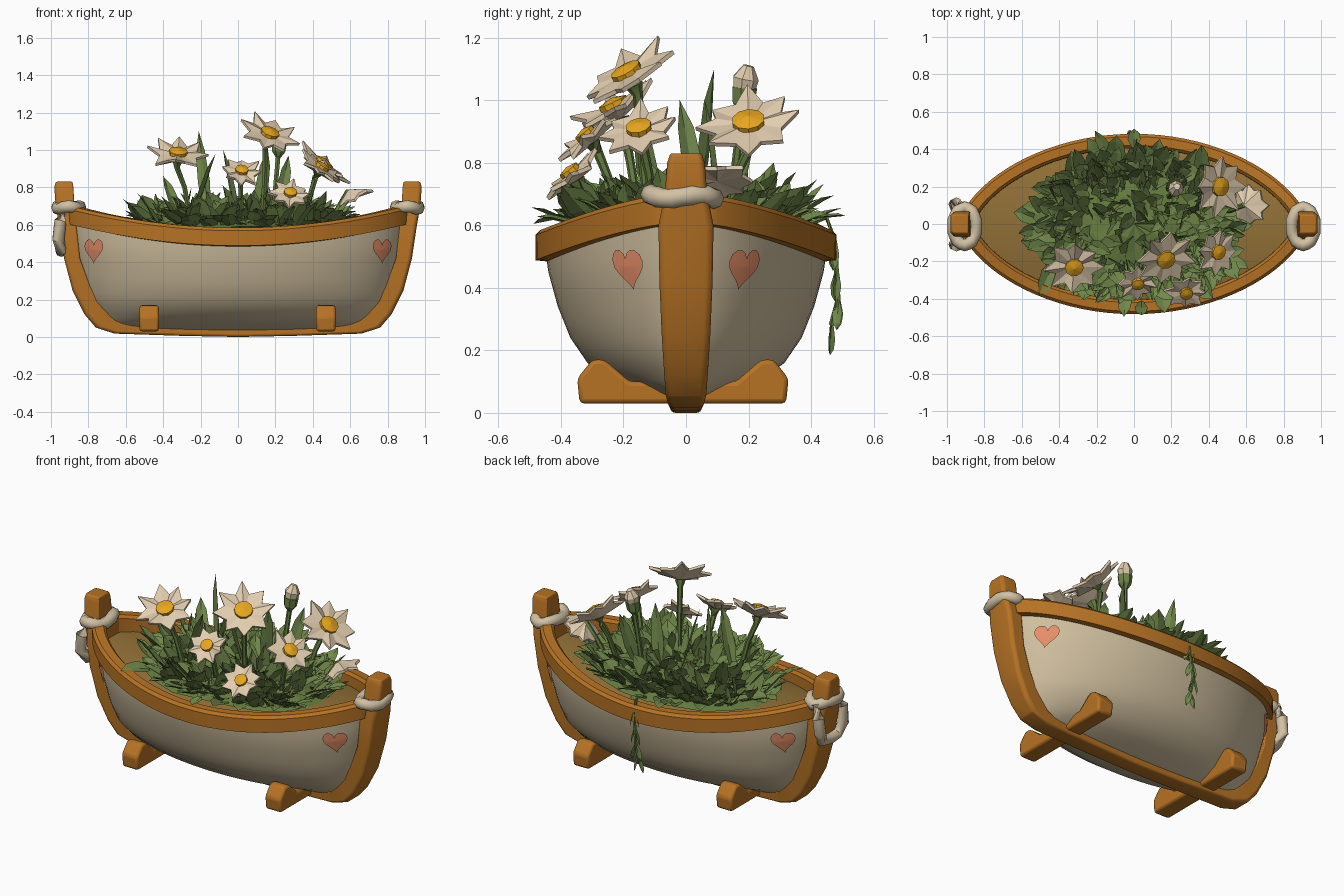
import bpy, math, random
from mathutils import Vector as V

if "Cube" in bpy.data.objects:
    bpy.data.objects.remove(bpy.data.objects["Cube"])
random.seed(4)

def material(name, r, g, b):
    m = bpy.data.materials.new(name)
    m.diffuse_color = (r, g, b, 1)
    m.use_nodes = True
    m.node_tree.nodes["Principled BSDF"].inputs["Base Color"].default_value = m.diffuse_color
    return m

CREAM = material("cream hull paint", .63, .52, .345)
WOOD = material("orange wood", .47, .17, .018)
SOIL = material("brown soil", .29, .165, .038)
HEART = material("coral heart", .90, .31, .16)
ROPE = material("pale rope", .64, .53, .37)
LEAF = material("leaf green", .165, .245, .070)
STEM = material("stem green", .13, .20, .05)
PETAL = material("petal cream", .76, .61, .43)
YOLK = material("flower yellow", .84, .40, .015)

# facing: open sheets are turned to this overall direction; closed parts are turned outward
def make(name, verts, faces, mat, smooth=None, bevel=0, facing=None):
    me = bpy.data.meshes.new(name)
    me.from_pydata([tuple(v) for v in verts], [], faces)
    me.materials.append(mat)
    ob = bpy.data.objects.new(name, me)
    bpy.context.collection.objects.link(ob)
    bpy.ops.object.select_all(action='DESELECT')
    ob.select_set(True)
    bpy.context.view_layer.objects.active = ob
    if facing is None:
        bpy.ops.object.mode_set(mode='EDIT')
        bpy.ops.mesh.select_all(action='SELECT')
        bpy.ops.mesh.normals_make_consistent(inside=False)
        bpy.ops.object.mode_set(mode='OBJECT')
    elif sum(p.area*p.normal.dot(V(facing)) for p in me.polygons) < 0:
        me.flip_normals()
    if smooth:
        bpy.ops.object.shade_smooth_by_angle(angle=math.radians(smooth))
    if bevel:
        b = ob.modifiers.new("bevel", 'BEVEL')
        b.width, b.segments, b.limit_method = bevel, 2, 'ANGLE'
    return ob

def grid_faces(rows, cols, wrap_r=False, wrap_c=False):
    return [(i*cols + j, i*cols + (j+1) % cols, (i+1) % rows*cols + (j+1) % cols, (i+1) % rows*cols + j)
            for i in range(rows - (not wrap_r)) for j in range(cols - (not wrap_c))]

def tube(name, path, radii, mat, sides=6, closed=False, smooth=50):
    path = [V(p) for p in path]
    n, verts = len(path), []
    for i, p in enumerate(path):
        a = path[(i-1) % n] if closed or i else p
        b = path[(i+1) % n] if closed or i < n-1 else p
        d = (b - a).normalized()
        u = d.cross(V((0, 0, 1)) if abs(d.z) < .9 else V((1, 0, 0))).normalized()
        w = d.cross(u)
        r = radii[i] if isinstance(radii, list) else radii
        verts += [p + (u*math.cos(k*math.tau/sides) + w*math.sin(k*math.tau/sides))*r for k in range(sides)]
    faces = grid_faces(n, sides, closed, True)
    if not closed:
        faces += [tuple(range(sides)), tuple(range((n-1)*sides, n*sides))]
    return make(name, verts, faces, mat, smooth)

def interp(table, z):
    for (z0, a), (z1, b) in zip(table, table[1:]):
        if z <= z1:
            return a + (b-a)*max(0, (z-z0)/(z1-z0))
    return table[-1][1]

# hull shape: half beam and half length by height, with a rising sheer
BEAM = [(.03, .02), (.055, .12), (.09, .22), (.16, .315), (.24, .37), (.34, .41), (.45, .44), (.55, .455)]
LENGTH = [(.03, .66), (.07, .71), (.16, .79), (.25, .83), (.40, .875), (.55, .905)]

def hull(t, z):
    w = interp(BEAM, z)
    y = max(w * max(0, 1 - t*t)**(.65 - .07*min(1, (.55 - z)/.15)), min(w, .035))
    return V((t*interp(LENGTH, z), y, z*(1 + .22*t*t)))

N = 40
ts = [math.sin(math.pi*(i/N - .5)) for i in range(N+1)]
levels = [.03, .042, .055, .07, .09, .12, .16, .2, .24, .29, .34, .4, .45, .5, .55]
verts = []
for t in ts:
    side = [hull(t, z) for z in levels]
    verts += [V((p.x, -p.y, p.z)) for p in reversed(side)] + side
make("hull", verts, grid_faces(N+1, 2*len(levels)), CREAM, 40, facing=(0, 0, -1))

# gunwale rim swept round the top edge
rt = [t*.97 for t in ts]
loop = [hull(t, .55) for t in rt]
loop += [V((p.x, -p.y, p.z)) for p in reversed(loop)]
verts = []
for i, p in enumerate(loop):
    d = loop[(i+1) % len(loop)] - loop[i-1]
    out = V((-d.y, d.x, 0)).normalized()
    for o, z in ((.026, -.062), (.027, .018), (.012, .034), (-.035, .034), (-.05, .018), (-.052, -.07)):
        verts.append(p + out*o + V((0, 0, z)))
make("gunwale_rim", verts, grid_faces(len(loop), 6, True, True), WOOD, 35)

# soil inside
verts = []
for t in ts:
    e = hull(t*.95, .55)
    for j in range(13):
        v = j/6 - 1
        verts.append((e.x, e.y*.96*v, .51 + .09*t*t + .07*(1-v*v)*(1-t*t)))
make("soil", verts, grid_faces(N+1, 13), SOIL, 60, facing=(0, 0, 1))

# keel and stem posts: outer x,z / inner x,z / half width
half = [(.975, .83, .885, .83, .05), (.982, .80, .88, .80, .06), (.975, .70, .875, .70, .068),
        (.957, .60, .865, .60, .088), (.93, .42, .845, .42, .085), (.885, .25, .79, .27, .078),
        (.82, .12, .72, .16, .07), (.76, .05, .66, .09, .065), (.66, .018, .60, .07, .058), (.3, .006, .3, .06, .052)]
prof = half + [(0, 0, 0, .06, .05)] + [(-a, b, -c, d, w) for a, b, c, d, w in reversed(half)]
verts = []
for a, b, c, d, w in prof:
    verts += [(a, -w*.8, b), (a, w*.8, b), (a*.85 + c*.15, w, b*.85 + d*.15), (c, w, d), (c, -w, d),
              (a*.85 + c*.15, -w, b*.85 + d*.15)]
n = len(prof)
make("keel_and_stems", verts, grid_faces(n, 6, False, True) + [tuple(range(6)), tuple(range(6*n-6, 6*n))],
     WOOD, 40, .012)

# cross beams the boat rests on
hp = [(.33, .03), (.338, .11), (.29, .17), (.25, .17), (.17, .10)]
sec = hp + [(-y, z) for y, z in reversed(hp)]
for name, cx in (("left", -.475), ("right", .47)):
    verts = [(cx + s, y - .01, z) for s in (-.052, .052) for y, z in sec]
    make(name + "_foot_beam", verts, grid_faces(2, 10, False, True) + [tuple(range(10)), tuple(range(10, 20))],
         WOOD, 40, .014)

# four painted hearts laid on the hull
def on_hull(x, z):
    z0 = z
    for _ in range(8):
        t = x/interp(LENGTH, z0)
        z0 = z/(1 + .22*t*t)
    return hull(t, z0)

for sx in (-1, 1):
    for sy in (-1, 1):
        verts = []
        for ring in range(5):
            for k in range(24):
                a = k*math.tau/24
                hx = math.sin(a)**3
                hz = (13*math.cos(a) - 5*math.cos(2*a) - 2*math.cos(3*a) - math.cos(4*a))/16
                p = on_hull(.766 + .05*hx*ring/4, .468 + .072*hz*ring/4) + V((.005, .007, 0))
                verts.append(V((p.x*sx, p.y*sy, p.z)))
        make("heart", verts, grid_faces(5, 24, False, True), HEART, 60, facing=(sx, sy, 0))

# rope rings round the posts, and the loop hanging at the left end
for s in (-1, 1):
    ring = []
    for k in range(20):
        a = k*math.tau/20
        ring.append((s*(.905 + .062*math.cos(a)), .1*math.sin(a) - .012, .692 + .006*math.sin(3*a)))
    tube("rope_ring", ring, [.031 + .003*(k % 2) for k in range(20)], ROPE, 8, True)
hang = [(-.92, .09, .69), (-.95, .11, .62), (-.96, .105, .53), (-.945, .07, .475), (-.945, 0, .46),
        (-.945, -.07, .465), (-.96, -.11, .52), (-.95, -.115, .62), (-.92, -.09, .69)]
tube("rope_hanging_loop", hang, .032, ROPE, 8)

# folded pointed leaf blades, gathered into one mesh
lv, lf = [], []
def blade(base, d, length, width, droop=.0):
    base, d = V(base), V(d).normalized()
    side = d.cross(V((random.uniform(-.4, .4), random.uniform(-.4, .4), 1))).normalized()
    up = side.cross(d)
    k = len(lv)
    for f, w in ((0, .35), (.45, 1), (.78, .75)):
        c = base + d*length*f - V((0, 0, droop*f*f))
        lv.extend([c - side*width*w/2 + up*width*.12, c, c + side*width*w/2 + up*width*.12])
    lv.append(base + d*length - V((0, 0, droop)))
    for r in (0, 3):
        lf.extend([(k+r, k+r+1, k+r+4, k+r+3), (k+r+1, k+r+2, k+r+5, k+r+4)])
    lf.extend([(k+6, k+7, k+9), (k+7, k+8, k+9)])

for i in range(460):
    a, rho = random.uniform(0, math.tau), random.random()**.45
    c, s = rho*math.cos(a), rho*math.sin(a)
    d = (c*.7 + random.uniform(-.55, .55), s*.75 + random.uniform(-.5, .5), random.uniform(.35, 1.1))
    blade((.54*c + .02, .335*s, .58), d, random.uniform(.13, .27) - .04*rho, random.uniform(.06, .115),
          random.uniform(0, .05))
for base, tip in (((-.15, .04, .6), (-.21, .09, 1.1)), ((0, .05, .6), (-.08, -.02, 1.0)),
                  ((.1, .1, .6), (.16, .06, 1.0)), ((.2, .15, .6), (.27, .24, .97)),
                  ((-.25, -.1, .6), (-.12, -.16, .98)), ((-.3, .1, .6), (-.4, .22, .86))):
    blade(base, V(tip) - V(base), (V(tip) - V(base)).length, .075)

# trailing vine over the back, with its leaves
vine = [(0, .38, .60), (.01, .45, .625), (.01, .475, .55), (0, .482, .45), (-.01, .487, .36), (-.01, .465, .28)]
tube("trailing_vine", vine, .009, STEM, 5)
for x, y, z in vine[2:]:
    for s in (-1, 1):
        blade((x, y, z), (s*.3, -.05, -1), .1, .035)
blade((0, .41, .62), (0, 1, .1), .1, .07)
blade((.04, -.41, .62), (0, -1, -.2), .08, .07)
make("foliage", lv, lf, LEAF, facing=(0, 0, 1))

# low leafy mound under the blades
verts = [(.58*r/5*math.cos(k*math.tau/20), .38*r/5*math.sin(k*math.tau/20), .67 - .09*(r/5)**2
          + random.uniform(-.012, .012)) for r in range(6) for k in range(20)]
make("leaf_mound", verts, grid_faces(6, 20, False, True), STEM, facing=(0, 0, 1))

# star-shaped flowers: centre, facing, radius
flowers = [((-.32, -.23, .985), (.08, -.42, .9), .155), ((.17, -.19, 1.09), (.3, -.45, .8), .16),
           ((.02, -.32, .89), (.1, -.6, .75), .11), ((.28, -.37, .77), (.1, -.6, .75), .11),
           ((.45, -.15, .91), (.55, -.2, .8), .13), ((.46, .20, .93), (.6, -.1, .8), .165),
           ((.62, .10, .735), (.5, 0, -.85), .105)]
for c, nrm, r in flowers:
    c, nrm = V(c), V(nrm).normalized()
    u = nrm.cross(V((0, 1, 0))).normalized()
    w = nrm.cross(u)
    opened = nrm.z > 0
    tips = 8
    at = lambda a, rad, h: c + (u*math.cos(a) + w*math.sin(a))*rad + nrm*h
    top = [c - nrm*.005]
    for k in range(tips*2):
        a = k*math.pi/tips + random.uniform(-.08, .08)
        if k % 2:
            top.append(at(a, r*(.68 if opened else .82), -.02*r))
        else:
            top.append(at(a, r*random.uniform(.93, 1.1), r*random.uniform(-.15, .2)))
    m = len(top)
    under = [p - nrm*.014 for p in top]
    under[0] = c - nrm*r*(.33 if opened else .6)
    faces = []
    for k in range(1, m):
        j = k % (m-1) + 1
        faces += [(0, k, j), (m, m+j, m+k), (k, m+k, m+j, j)]
    make("flower_petals", top + under, faces, PETAL)
    if opened:
        disc = [at(k*math.tau/10, r*.32, h) for h in (.012, -.01) for k in range(10)] + [c + nrm*(.012 + r*.08)]
        make("flower_centre", disc, grid_faces(2, 10, False, True) + [(k, (k+1) % 10, 20) for k in range(10)],
             YOLK)
    foot = V((c.x*.75, c.y*.6, .56))
    back = c - nrm*r*.3
    tube("flower_stem", [foot, foot.lerp(back, .55) + V((0, 0, .03)), back - nrm*.03 - V((0, 0, .01)), back],
         [.016, .014, .016, .03], STEM, 6)

# closed bud
tube("bud_stem", [(.18, .14, .57), (.2, .16, .8), (.215, .18, .97)], .014, STEM, 6)
tube("bud_cup", [(.215, .18, .96), (.217, .182, .99), (.221, .186, 1.04)], [.014, .036, .042], LEAF, 7, smooth=None)
tube("bud_petals", [(.22, .185, 1.03), (.225, .19, 1.07), (.23, .2, 1.11)], [.036, .043, .018], PETAL, 7, smooth=None)
